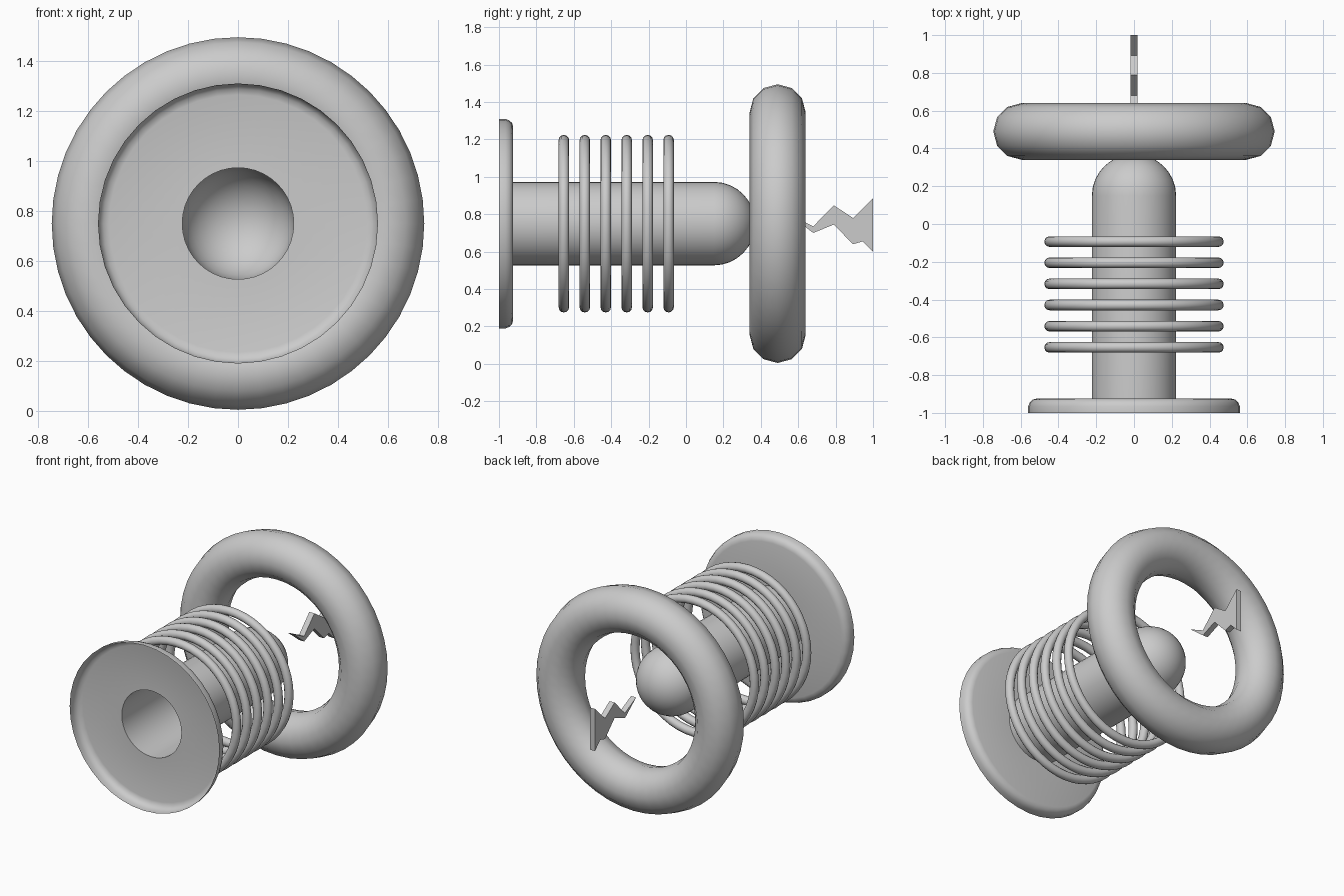
import bpy, bmesh, math
from mathutils import Matrix, Vector

if "Cube" in bpy.data.objects:
    bpy.data.objects.remove(bpy.data.objects["Cube"])

AXIS_Z = 0.75  # height of the common axis, which runs along y


def finish(name, bm, angle=None):
    mesh = bpy.data.meshes.new(name)
    bm.to_mesh(mesh)
    bm.free()
    obj = bpy.data.objects.new(name, mesh)
    bpy.context.collection.objects.link(obj)
    if angle:
        bpy.ops.object.select_all(action='DESELECT')
        obj.select_set(True)
        bpy.context.view_layer.objects.active = obj
        bpy.ops.object.shade_smooth_by_angle(angle=math.radians(angle))
    return obj


def ring(name, y, major, minor):
    bpy.ops.mesh.primitive_torus_add(
        major_segments=48, minor_segments=12, major_radius=major,
        minor_radius=minor, location=(0, y, AXIS_Z),
        rotation=(math.pi / 2, 0, 0))
    obj = bpy.context.object
    obj.name = name
    bpy.ops.object.shade_smooth_by_angle(angle=math.radians(60))


# Flared base, tube and rounded tip: one open shell turned about the y axis
profile = [(0.56, -1.0), (0.56, -0.965), (0.552, -0.945), (0.538, -0.93),
           (0.515, -0.924), (0.223, -0.924)]
for i in range(9):
    a = math.radians(90 * i / 8)
    profile.append((0.223 * math.cos(a), 0.15 + 0.22 * math.sin(a)))

bm = bmesh.new()
verts = [bm.verts.new((r, y, AXIS_Z)) for r, y in profile]
edges = [bm.edges.new(pair) for pair in zip(verts, verts[1:])]
bmesh.ops.spin(bm, geom=verts + edges, cent=(0, 0, AXIS_Z), axis=(0, 1, 0),
               angle=math.tau, steps=40, use_merge=True)
bmesh.ops.remove_doubles(bm, verts=bm.verts, dist=1e-4)
bmesh.ops.recalc_face_normals(bm, faces=bm.faces)
finish("base_and_tube", bm, 40)

# Six thin coil rings
for i in range(6):
    ring(f"coil_ring_{i + 1}", -0.653 + i * 0.112, 0.447, 0.028)

# Large front ring
ring("large_ring", 0.49, 0.595, 0.15)

# Zigzag bolt plate, outline in the y-z plane
outline = [(0.56, 0.795), (0.68, 0.735), (0.79, 0.848), (0.893, 0.78),
           (1.0, 0.885), (1.0, 0.60), (0.945, 0.655), (0.893, 0.64),
           (0.79, 0.745), (0.68, 0.70)]
bm = bmesh.new()
face = bm.faces.new([bm.verts.new((-0.019, y, z)) for y, z in outline])
out = bmesh.ops.extrude_face_region(bm, geom=[face], use_keep_orig=True)
bmesh.ops.translate(bm, vec=(0.038, 0, 0), verts=[
    v for v in out["geom"] if isinstance(v, bmesh.types.BMVert)])
bmesh.ops.recalc_face_normals(bm, faces=bm.faces)
finish("zigzag_bolt", bm)
